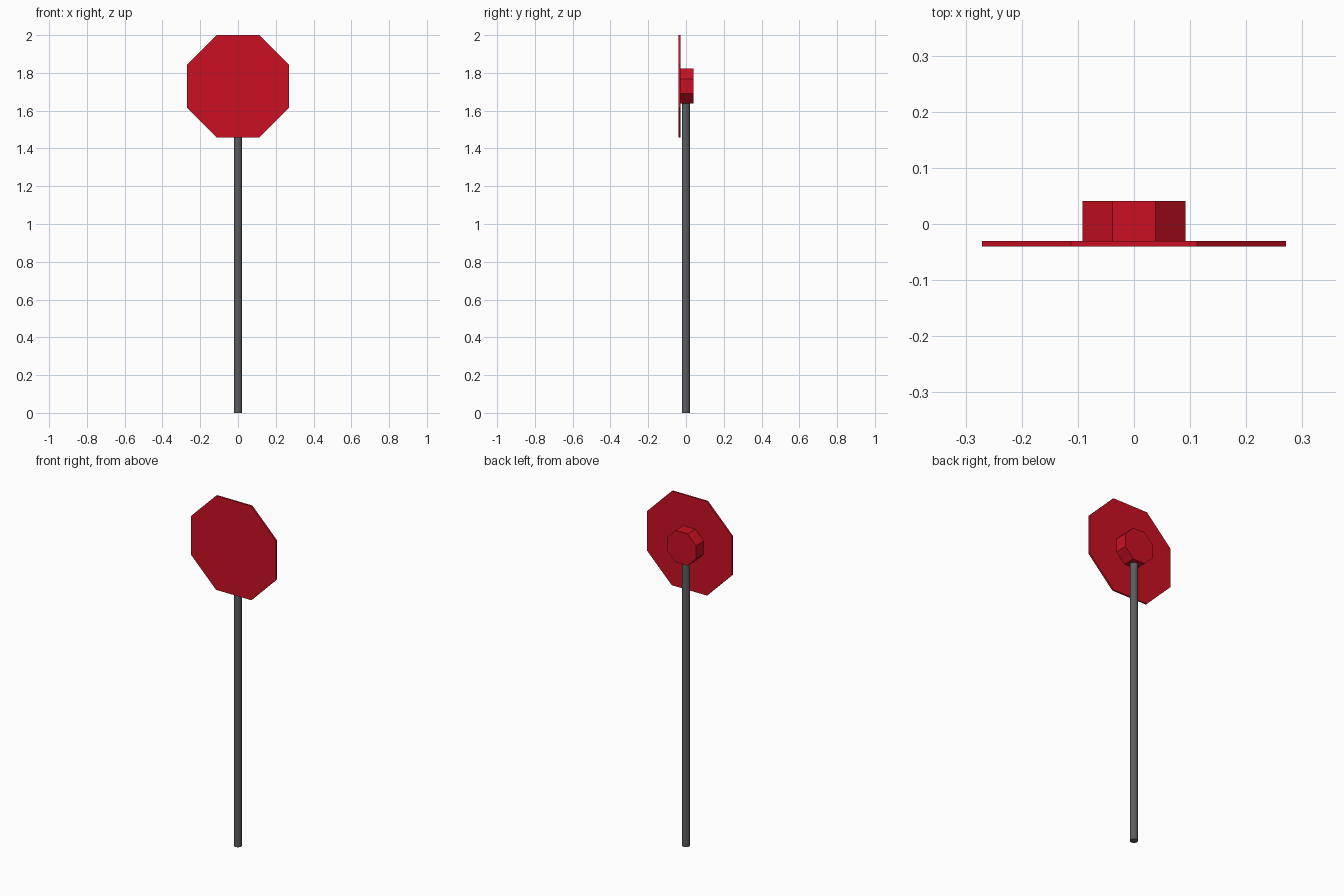
import bpy
from math import pi, cos, radians

cube = bpy.data.objects.get("Cube")
if cube:
    bpy.data.objects.remove(cube, do_unlink=True)


def material(name, colour):
    mat = bpy.data.materials.new(name)
    mat.use_nodes = True
    mat.diffuse_color = colour
    mat.node_tree.nodes["Principled BSDF"].inputs["Base Color"].default_value = colour
    return mat


red = material("sign red", (0.60, 0.005, 0.017, 1))
grey = material("pole grey", (0.11, 0.11, 0.115, 1))


def octagon(name, apothem, y_front, y_back, z):
    """Flat-topped octagonal prism running along y."""
    bpy.ops.mesh.primitive_cylinder_add(
        vertices=8, radius=apothem / cos(pi / 8), depth=y_back - y_front)
    obj = bpy.context.object
    obj.name = name
    # Turn half a side so the flats face up and sideways, then stand it up
    obj.rotation_euler = (pi / 2, pi / 8, 0)
    obj.location = (0, (y_front + y_back) / 2, z)
    obj.data.materials.append(red)
    return obj


# Sign face and the bracket hub behind it
SIGN_Z = 1.73
octagon("sign_plate", 0.271, -0.04, -0.03, SIGN_Z)
octagon("back_hub", 0.092, -0.03, 0.041, SIGN_Z)

# Round pole running up into the hub
POLE_TOP = 1.7
bpy.ops.mesh.primitive_cylinder_add(
    vertices=32, radius=0.021, depth=POLE_TOP, location=(0, -0.001, POLE_TOP / 2))
pole = bpy.context.object
pole.name = "pole"
pole.data.materials.append(grey)
bpy.ops.object.shade_smooth_by_angle(angle=radians(30))
